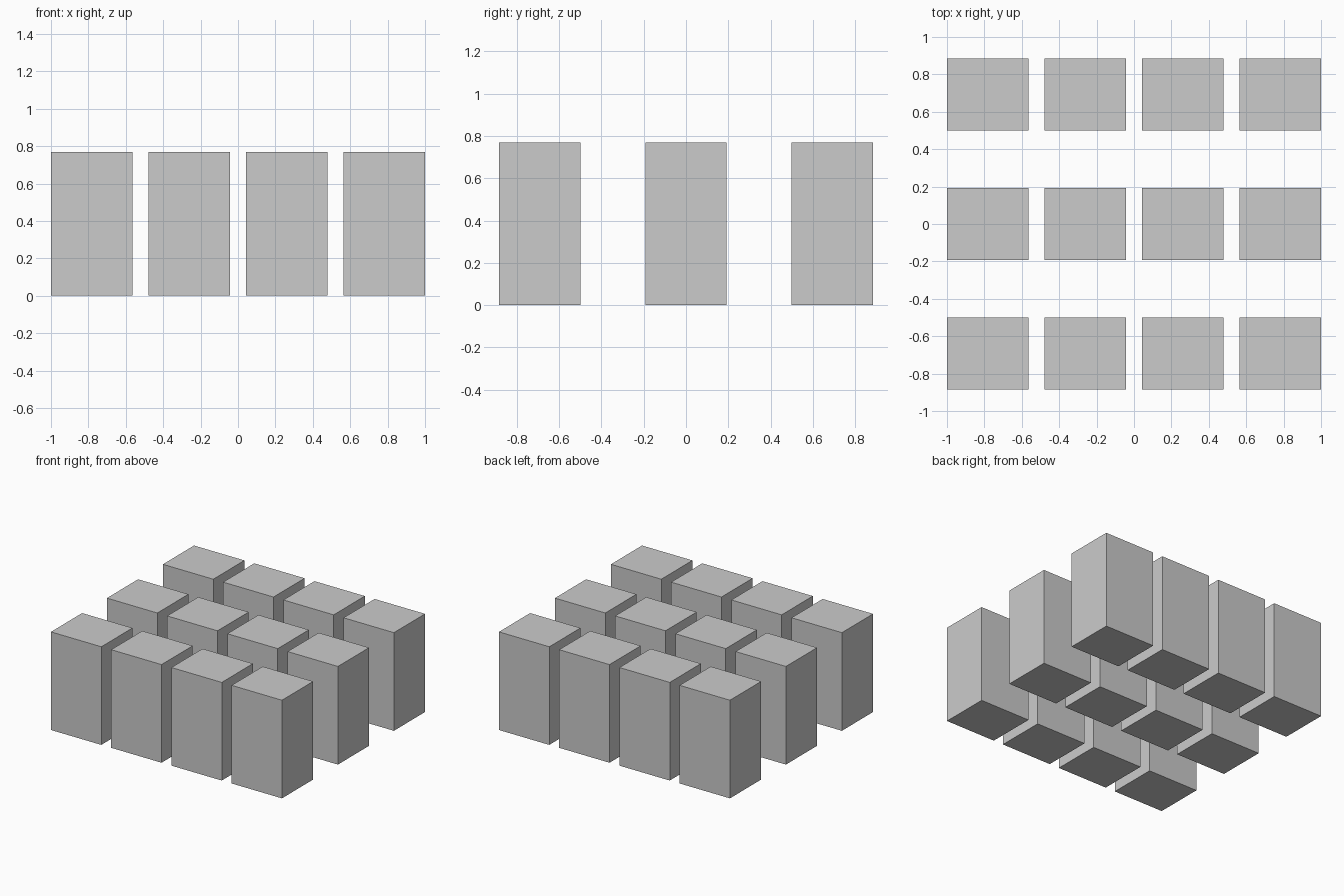
import bpy

if "Cube" in bpy.data.objects:
    bpy.data.objects.remove(bpy.data.objects["Cube"])

WIDTH, DEPTH, HEIGHT = 0.436, 0.385, 0.768
PITCH_X, PITCH_Y = 0.5213, 0.692
COLUMNS, ROWS = 4, 3


def block(name, x, y):
    """Box standing on z = 0, centred on (x, y)."""
    bpy.ops.mesh.primitive_cube_add(size=1, location=(x, y, HEIGHT / 2))
    obj = bpy.context.object
    obj.name = name
    obj.scale = (WIDTH, DEPTH, HEIGHT)
    bpy.ops.object.transform_apply(location=False, rotation=False, scale=True)


# Grid of separate upright blocks
for row in range(ROWS):
    for col in range(COLUMNS):
        block(f"block_row{row + 1}_column{col + 1}",
              (col - (COLUMNS - 1) / 2) * PITCH_X,
              (row - (ROWS - 1) / 2) * PITCH_Y)
